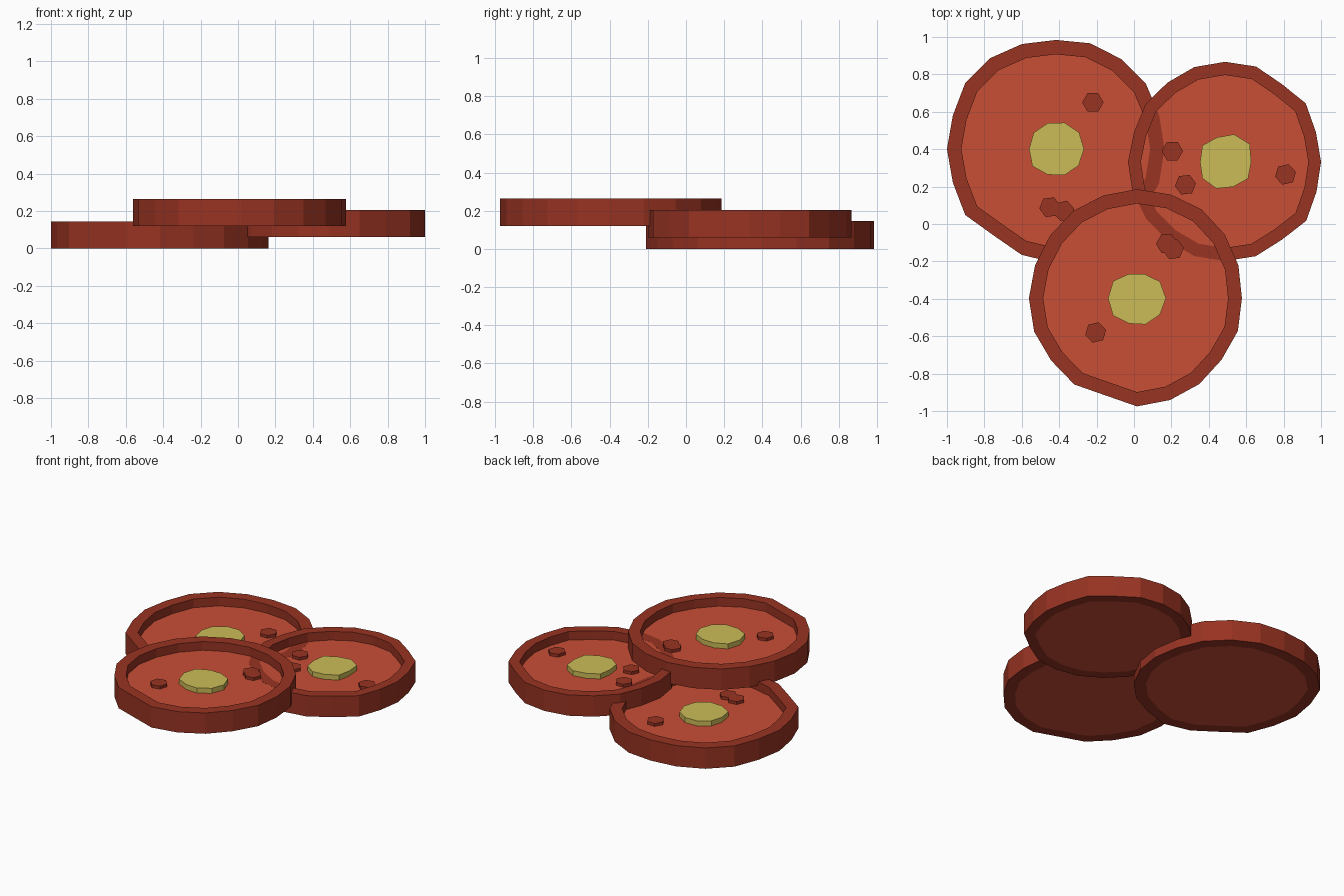
import bpy
import bmesh
from math import cos, sin, tau

cube = bpy.data.objects.get("Cube")
if cube:
    bpy.data.objects.remove(cube, do_unlink=True)


def make_material(name, rgb):
    mat = bpy.data.materials.new(name)
    mat.use_nodes = True
    mat.diffuse_color = (*rgb, 1)
    mat.node_tree.nodes["Principled BSDF"].inputs["Base Color"].default_value = (*rgb, 1)
    return mat


SKIN = make_material("dark red skin", (0.315, 0.033, 0.016))
FLESH = make_material("red flesh", (0.58, 0.077, 0.036))
CORE = make_material("yellow core", (0.6, 0.5, 0.095))

THICKNESS = 0.145   # height of the skin ring
FLOOR = 0.0845      # height of the flesh inside the ring
INNER = 0.868       # inner ring size relative to the outline


def outline(radii, scale=1.0, turn=0.0):
    """Points around the origin, one per radius, at equal angles."""
    n = len(radii)
    return [(r * scale * cos(tau * i / n + turn), r * scale * sin(tau * i / n + turn))
            for i, r in enumerate(radii)]


def add_object(name, bm, mat, location):
    bmesh.ops.recalc_face_normals(bm, faces=bm.faces)
    mesh = bpy.data.meshes.new(name)
    bm.to_mesh(mesh)
    bm.free()
    mesh.materials.append(mat)
    obj = bpy.data.objects.new(name, mesh)
    obj.location = location
    bpy.context.collection.objects.link(obj)
    return obj


def add_prism(name, points, height, mat, location):
    bm = bmesh.new()
    base = bm.faces.new([bm.verts.new((x, y, 0)) for x, y in points])
    top = bmesh.ops.extrude_face_region(bm, geom=[base], use_keep_orig=True)
    moved = [v for v in top["geom"] if isinstance(v, bmesh.types.BMVert)]
    bmesh.ops.translate(bm, verts=moved, vec=(0, 0, height))
    return add_object(name, bm, mat, location)


def add_ring(name, radii, mat, location):
    """Square-edged ring: four loops bridged around the section."""
    bm = bmesh.new()
    section = [(1, 0), (1, THICKNESS), (INNER, THICKNESS), (INNER, 0)]
    loops = [[bm.verts.new((x, y, z)) for x, y in outline(radii, s)] for s, z in section]
    n = len(radii)
    for k, loop in enumerate(loops):
        after = loops[(k + 1) % len(loops)]
        for i in range(n):
            j = (i + 1) % n
            bm.faces.new((loop[i], loop[j], after[j], after[i]))
    return add_object(name, bm, mat, location)


def add_slice(name, centre, radii, core_radii, seeds):
    x, y, z = centre
    radii = [r / 100 for r in radii]
    add_ring(name + "_skin", radii, SKIN, centre)
    add_prism(name + "_flesh", outline(radii, INNER), FLOOR, FLESH, centre)
    add_prism(name + "_core", outline([r / 1000 for r in core_radii]), 0.035, CORE,
              (x, y, z + FLOOR))
    for i, (sx, sy) in enumerate(seeds):
        add_prism(f"{name}_seed_{i + 1}", outline([0.057] * 6, turn=0.12 * i), 0.02, SKIN,
                  (sx, sy, z + FLOOR))


# Bottom slice, back right
add_slice("bottom_slice", (-0.417, 0.401, 0),
          [58, 58, 59.4, 59.4, 59.4, 58.3, 59, 60, 60, 58,
           58.3, 58, 60, 57, 59.5, 61, 58, 58, 58, 58],
          [150, 152, 148, 145, 148, 144, 156, 144, 147, 150],
          [(-0.22, 0.65), (-0.45, 0.09), (-0.375, 0.07)])

# Middle slice, back left
add_slice("middle_slice", (0.487, 0.332, 0.06),
          [51.3, 51.1, 53.3, 51.5, 53.6, 53.5, 53.3, 52.4, 52.6, 51.2,
           51.9, 52, 52, 52, 53, 53, 53, 51.5, 53.6, 51.4],
          [140, 163, 155, 138, 150, 134, 150, 150, 140, 152],
          [(0.205, 0.39), (0.275, 0.21), (0.81, 0.265)])

# Top slice, front
add_slice("top_slice", (0.016, -0.397, 0.12),
          [56.1, 57, 58, 58.7, 58.3, 58.3, 57.8, 57.8, 57.3, 57.3,
           57.8, 57.8, 56.7, 57, 54.6, 57.8, 57.2, 56.7, 55.9, 56.7],
          [155, 152, 135, 137, 157, 155, 158, 142, 147, 151],
          [(0.175, -0.105), (0.21, -0.135), (-0.205, -0.58)])
